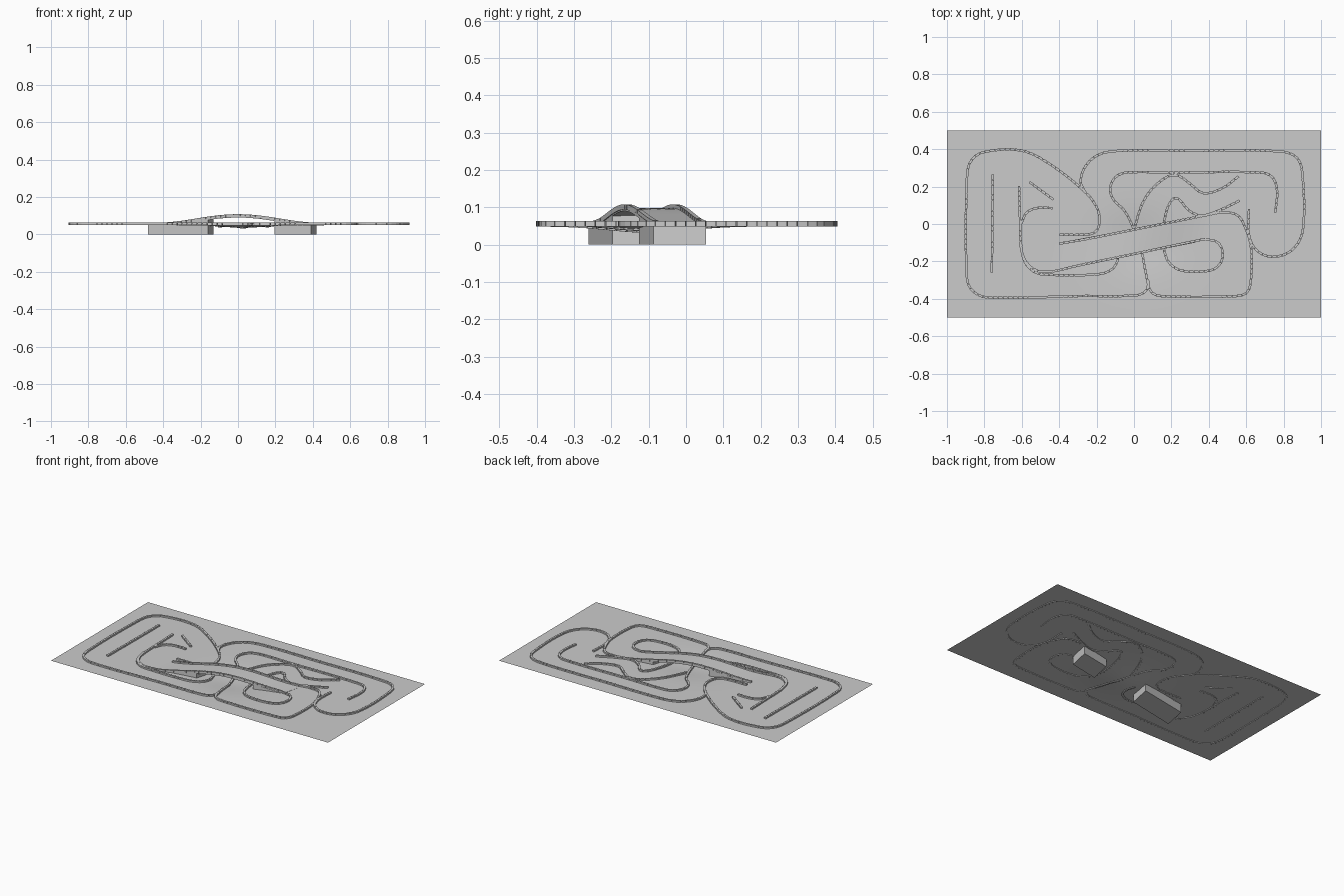
import bpy, bmesh, math
from mathutils import Vector
from mathutils.geometry import interpolate_bezier

if "Cube" in bpy.data.objects:
    bpy.data.objects.remove(bpy.data.objects["Cube"])

BASE = 0.053


def ground_z(x, y):
    # gentle hollow where the lower road passes under the bridge
    return BASE - 0.017 * math.exp(-((x - 0.03) / 0.2) ** 2 - ((y + 0.1) / 0.15) ** 2)


def bridge_z(x, y=0):
    # arched deck height
    t = min(1, abs(x) / 0.42)
    return BASE + 0.045 * (0.5 + 0.5 * math.cos(math.pi * t)) ** 0.9


def make(name, bm):
    bmesh.ops.recalc_face_normals(bm, faces=bm.faces)
    me = bpy.data.meshes.new(name)
    bm.to_mesh(me)
    bm.free()
    ob = bpy.data.objects.new(name, me)
    bpy.context.collection.objects.link(ob)
    return ob


def resample(pts, step):
    # smooth path through the points, cut into equal steps
    p = [Vector((a, b, 0)) for a, b in pts]
    n = len(p)
    tan = [(p[min(i + 1, n - 1)] - p[max(i - 1, 0)]).normalized() for i in range(n)]
    fine = []
    for i in range(n - 1):
        d = (p[i + 1] - p[i]).length * 0.35
        fine += interpolate_bezier(p[i], p[i] + tan[i] * d, p[i + 1] - tan[i + 1] * d, p[i + 1], 24)
    total = sum((b - a).length for a, b in zip(fine, fine[1:]))
    count = max(1, round(total / step))
    out, run, k = [fine[0]], 0, 1
    for a, b in zip(fine, fine[1:]):
        d = (b - a).length
        while d > 0 and k < count and run + d >= total * k / count:
            out.append(a.lerp(b, (total * k / count - run) / d))
            k += 1
        run += d
    return out + [fine[-1]]


def hexa(bm, rings):
    # solid skin over a list of 4-corner rings
    vs = [[bm.verts.new(c) for c in r] for r in rings]
    for a, b in zip(vs, vs[1:]):
        for i in range(4):
            j = (i + 1) % 4
            bm.faces.new((a[i], a[j], b[j], b[i]))
    bm.faces.new(vs[0])
    bm.faces.new(vs[-1][::-1])


def kerb(name, pts, height=ground_z, w=0.0065, step=0.027):
    # row of short kerb blocks following a path
    bm = bmesh.new()
    path = resample(pts, step)
    n = len(path)
    side = []
    for i in range(n):
        t = (path[min(i + 1, n - 1)] - path[max(i - 1, 0)]).normalized()
        side.append(Vector((-t.y, t.x, 0)) * w)
    for i in range(n - 1):
        rings = []
        for f in (0.03, 0.97):
            c = path[i].lerp(path[i + 1], f)
            s = side[i].lerp(side[i + 1], f)
            z = height(c.x, c.y)
            lo, hi = z - 0.004, z + 0.010
            a, b = c + s, c - s
            rings.append([(a.x, a.y, lo), (b.x, b.y, lo), (b.x, b.y, hi), (a.x, a.y, hi)])
        hexa(bm, rings)
    make(name, bm)


# ground sheet
bm = bmesh.new()
bmesh.ops.create_grid(bm, x_segments=80, y_segments=40, size=1)
for v in bm.verts:
    v.co.y *= 0.5
    v.co.z = ground_z(v.co.x, v.co.y)
g = make("ground", bm)
g.data.polygons.foreach_set("use_smooth", [True] * len(g.data.polygons))


def span(name, x0, x1, floor, n=24):
    # slice of the bridge between its two slanting sides
    bm = bmesh.new()
    rings = []
    for i in range(n + 1):
        x = x0 + (x1 - x0) * i / n
        xl = x - 0.03
        top_u, top_l = bridge_z(x), bridge_z(xl)
        u, l = -0.025 + 0.188 * x, -0.165 + 0.2 * xl
        fu, fl = (floor, floor) if floor is not None else (top_u - 0.008, top_l - 0.008)
        rings.append([(x, u, fu), (xl, l, fl), (xl, l, top_l), (x, u, top_u)])
    hexa(bm, rings)
    make(name, bm)


span("bridge_deck", -0.13, 0.225, None)
span("left_abutment", -0.45, -0.13, 0)
span("right_abutment", 0.225, 0.42, 0)

# kerbs carried over the bridge
kerb("bridge_kerb_back", [(-.4, -.105), (-.28, -.085), (-.13, -.056), (.15, 0), (.46, .062)], bridge_z)
kerb("bridge_kerb_front", [(-.61, -.1), (-.585, -.19), (-.53, -.245), (-.45, -.255), (-.3, -.222),
                           (0, -.16), (.25, -.107), (.38, -.08)], bridge_z)

# left loop
kerb("left_outer_kerb", [(.075, -.3), (.07, -.35), (.02, -.38), (-.29, -.385), (-.78, -.393), (-.86, -.36),
                         (-.893, -.29), (-.893, .25), (-.87, .34), (-.8, .385), (-.6, .392), (-.45, .32),
                         (-.26, .17), (-.195, .08), (-.185, .0), (-.21, -.045), (-.26, -.057), (-.4, -.058)])
kerb("left_straight_kerb", [(-.755, .265), (-.76, -.26)])
kerb("left_short_kerb", [(-.56, .225), (-.43, .13)])
kerb("left_inner_kerb", [(-.615, .205), (-.61, .05), (-.605, -.1), (-.585, -.2), (-.53, -.258), (-.45, -.272),
                         (-.19, -.268), (-.115, -.24), (-.085, -.18), (-.1, -.11)])
kerb("left_hook_kerb", [(-.435, .085), (-.52, .085), (-.575, .06), (-.603, 0)])

# right loop
kerb("right_outer_kerb", [(-.26, .17), (-.285, .22), (-.265, .3), (-.2, .365), (-.1, .39), (.3, .392), (.78, .388),
                          (.87, .355), (.9, .27), (.903, -.03), (.85, -.135), (.75, -.175), (.66, -.145),
                          (.615, -.06), (.615, .08)])
kerb("right_front_kerb", [(.46, .062), (.55, .05), (.595, -.02), (.625, -.12), (.625, -.3), (.605, -.365),
                          (.55, -.385), (.14, -.385), (.09, -.36), (.065, -.27), (.045, -.16)])
kerb("right_inner_kerb", [(.045, -.16), (.025, -.1), (0, -.03), (-.05, .07), (-.11, .13), (-.128, .19), (-.1, .25),
                          (-.04, .275), (.2, .275), (.68, .275), (.74, .25), (.765, .18), (.755, .06)])
kerb("right_chicane_back", [(0, -.03), (.05, .12), (.13, .22), (.22, .262), (.3, .215), (.37, .165),
                            (.47, .19), (.56, .255)])
kerb("right_chicane_front", [(.38, -.08), (.45, -.1), (.475, -.16), (.455, -.22), (.4, -.25), (.26, -.25),
                             (.19, -.21), (.16, -.135), (.155, -.05), (.165, .03), (.185, .1), (.225, .14),
                             (.29, .075), (.36, .045), (.46, .075), (.565, .125)])
